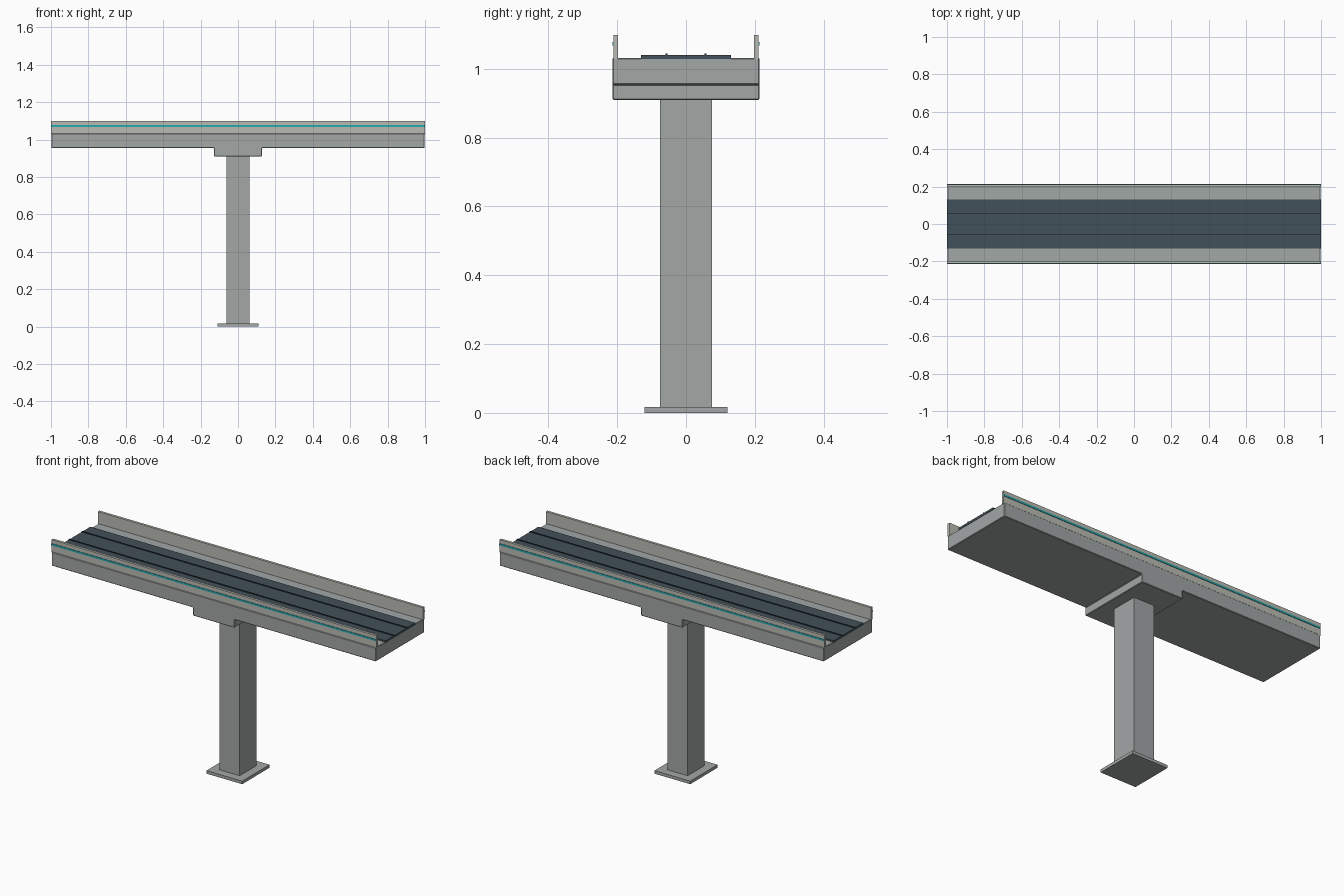
import bpy, bmesh

if "Cube" in bpy.data.objects:
    bpy.data.objects.remove(bpy.data.objects["Cube"])


def material(name, rgb):
    m = bpy.data.materials.new(name)
    m.diffuse_color = (*rgb, 1)
    m.use_nodes = True
    m.node_tree.nodes["Principled BSDF"].inputs["Base Color"].default_value = m.diffuse_color
    return m


concrete = material("concrete", (0.36, 0.385, 0.38))
barrier = material("pale_barrier", (0.50, 0.50, 0.46))
asphalt = material("asphalt", (0.055, 0.083, 0.10))
dark = material("dark_rail", (0.02, 0.03, 0.04))
teal = material("teal", (0.02, 0.40, 0.43))


def finish(name, bm, mat, bevel=0):
    bmesh.ops.recalc_face_normals(bm, faces=bm.faces)
    me = bpy.data.meshes.new(name)
    bm.to_mesh(me)
    bm.free()
    me.materials.append(mat)
    ob = bpy.data.objects.new(name, me)
    bpy.context.collection.objects.link(ob)
    if bevel:
        mod = ob.modifiers.new("bevel", 'BEVEL')
        mod.width = bevel
        mod.segments = 1
    return ob


def box(name, x, y, z, mat, bevel=0):
    """Box from (min, max) pairs."""
    bm = bmesh.new()
    bmesh.ops.create_cube(bm, size=1)
    for v in bm.verts:
        v.co = [r[0] if c < 0 else r[1] for c, r in zip(v.co, (x, y, z))]
    return finish(name, bm, mat, bevel)


# Footing and column
box("footing", (-0.11, 0.11), (-0.12, 0.12), (0, 0.017), concrete)
box("column", (-0.0625, 0.0625), (-0.075, 0.075), (0.017, 0.915), concrete)

# Deck with column head: one T-shaped profile pushed across the width
half = [(0.128, 0.91), (0.128, 0.955), (0.998, 0.955), (0.998, 1.032)]
profile = half + [(-x, z) for x, z in reversed(half)]
bm = bmesh.new()
face = bm.faces.new([bm.verts.new((x, -0.214, z)) for x, z in profile])
ext = bmesh.ops.extrude_face_region(bm, geom=[face])
bmesh.ops.translate(bm, vec=(0, 0.428, 0),
                    verts=[g for g in ext["geom"] if isinstance(g, bmesh.types.BMVert)])
finish("deck", bm, concrete, 0.003)

# Running surface
box("roadway", (-1, 1), (-0.131, 0.131), (1.028, 1.040), asphalt)

# Parapets, stripes and guide rails on both sides
for side, s in (("front", -1), ("back", 1)):
    def span(a, b):
        return tuple(sorted((s * a, s * b)))
    box(side + "_parapet", (-1, 1), span(0.197, 0.211), (1.028, 1.099), barrier)
    box(side + "_stripe", (-1, 1), span(0.210, 0.2135), (1.068, 1.078), teal)
    box(side + "_guide_rail", (-1, 1), span(0.054, 0.060), (1.036, 1.044), dark)
